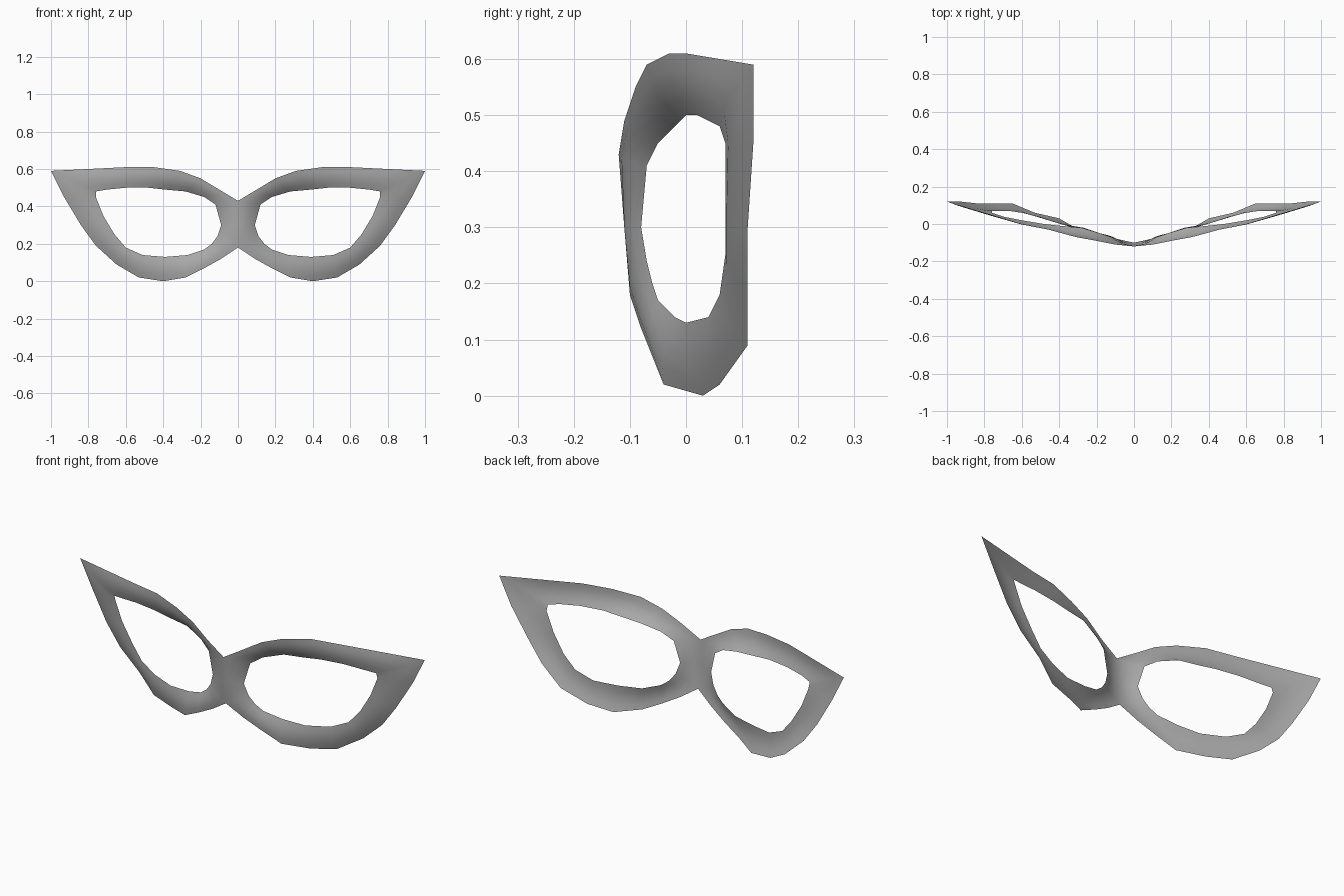
import bpy
import bmesh
from mathutils import Vector

default_cube = bpy.data.objects.get("Cube")
if default_cube:
    bpy.data.objects.remove(default_cube, do_unlink=True)


def make_material(name, colour):
    material = bpy.data.materials.new(name)
    material.use_nodes = True
    material.diffuse_color = colour
    shader = material.node_tree.nodes["Principled BSDF"]
    shader.inputs["Base Color"].default_value = colour
    return material


# Stations round the left eye: outer rim point, then eye opening point.
# They start at the bridge, run over the brow to the tip and back below.
stations = [
    ((0, -.11, .3), (.09, -.08, .3)),
    ((0, -.12, .43), (.12, -.07, .41)),
    ((.1, -.11, .49), (.18, -.05, .45)),
    ((.2, -.09, .55), (.28, -.02, .48)),
    ((.31, -.07, .59), (.39, -.01, .49)),
    ((.45, -.03, .61), (.48, 0, .5)),
    ((.6, 0, .61), (.6, .02, .5)),
    ((.8, .06, .6), (.7, .04, .49)),
    ((1, .12, .59), (.76, .06, .48)),
    ((.93, .12, .45), (.76, .07, .45)),
    ((.84, .11, .3), (.72, .07, .35)),
    ((.76, .11, .19), (.66, .07, .25)),
    ((.65, .11, .09), (.6, .06, .18)),
    ((.53, .06, .02), (.51, .04, .14)),
    ((.4, .03, 0), (.39, 0, .13)),
    ((.28, -.04, .02), (.27, -.02, .14)),
    ((.18, -.06, .07), (.18, -.05, .17)),
    ((.09, -.08, .12), (.14, -.06, .2)),
    ((0, -.1, .18), (.11, -.07, .24)),
]
BANDS = 4        # strips across the width of the frame
BULGE = 0.01     # forward swelling of the frame between its two edges


def frame_section(bm, outer, inner):
    """Row of vertices across the frame, bowed gently towards the front."""
    outer, inner = Vector(outer), Vector(inner)
    row = []
    for step in range(BANDS + 1):
        t = step / BANDS
        point = outer.lerp(inner, t)
        point.y -= BULGE * 4 * t * (1 - t)
        row.append(bm.verts.new(point))
    return row


# Left half of the mask: a closed strip round the eye opening
bm = bmesh.new()
rows = [frame_section(bm, outer, inner) for outer, inner in stations]
for row, following in zip(rows, rows[1:] + rows[:1]):
    for a, b, c, d in zip(row, row[1:], following[1:], following):
        bm.faces.new((a, b, c, d))

# Turn the sheet so that it faces the front
bm.normal_update()
if sum(face.normal.y for face in bm.faces) > 0:
    bmesh.ops.reverse_faces(bm, faces=bm.faces[:])
for face in bm.faces:
    face.smooth = True

mesh = bpy.data.meshes.new("eye_mask")
bm.to_mesh(mesh)
bm.free()
mesh.materials.append(make_material("plain grey", (0.42, 0.42, 0.42, 1)))

eye_mask = bpy.data.objects.new("eye_mask", mesh)
bpy.context.collection.objects.link(eye_mask)

# Right half, joined along the bridge
mirror = eye_mask.modifiers.new("right_half", 'MIRROR')
mirror.use_axis[0] = True
mirror.use_clip = True
mirror.merge_threshold = 0.001
